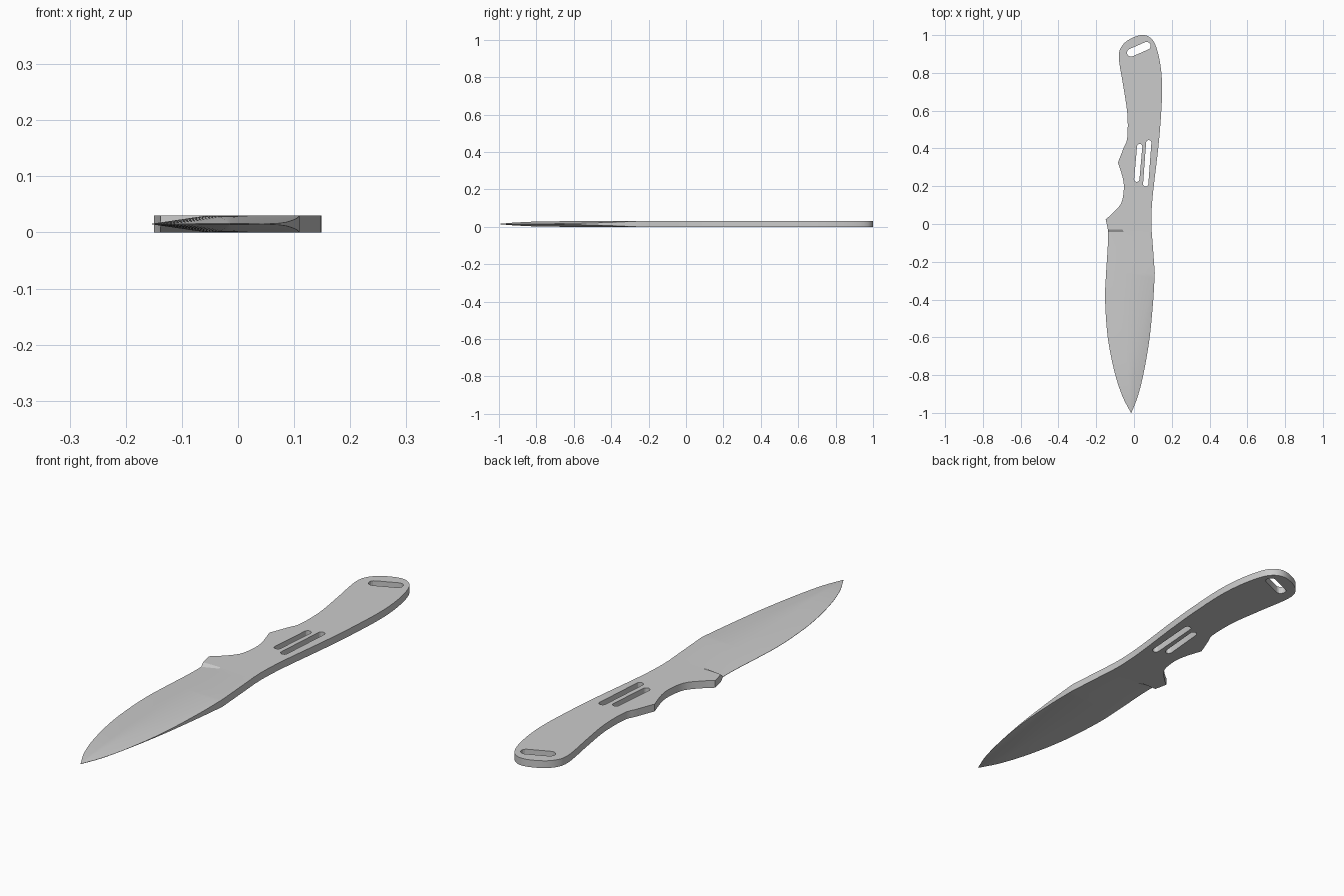
import bpy, bmesh, math
from mathutils import Vector

if "Cube" in bpy.data.objects:
    bpy.data.objects.remove(bpy.data.objects["Cube"])

T = 0.03          # plate thickness
MID = T / 2
JOIN_Y = -0.03    # where the handle meets the ground blade


def spline(points, n=5):
    """Smooth path through points of any dimension (both ends included)."""
    p = [Vector(q) for q in points]
    p = [p[0] * 2 - p[1]] + p + [p[-1] * 2 - p[-2]]
    out = []
    for a, b, c, d in zip(p, p[1:], p[2:], p[3:]):
        for k in range(n):
            t = k / n
            out.append(0.5 * (2 * b + (c - a) * t + (2 * a - 5 * b + 4 * c - d) * t ** 2
                              + (3 * b - a - 3 * c + d) * t ** 3))
    return out + [p[-2]]


def slot(a, b, r, n=8):
    """Rounded slot outline between two end centres."""
    a, b = Vector(a), Vector(b)
    ang = math.atan2(b.y - a.y, b.x - a.x)
    pts = []
    for centre, start in ((b, ang - math.pi / 2), (a, ang + math.pi / 2)):
        for k in range(n + 1):
            t = start + math.pi * k / n
            pts.append(centre + Vector((math.cos(t), math.sin(t))) * r)
    return pts


bm = bmesh.new()

# Handle outline: spine and butt, finger swell, guard, then the joint to the blade
back = spline([(0.093, JOIN_Y), (0.092, 0.04), (0.1, 0.16), (0.127, 0.39), (0.142, 0.56),
               (0.149, 0.73), (0.136, 0.865), (0.105, 0.965), (0.055, 1.0), (-0.01, 0.985),
               (-0.062, 0.945), (-0.08, 0.88), (-0.055, 0.72), (-0.035, 0.58),
               (-0.036, 0.455), (-0.056, 0.4), (-0.085, 0.325)])
choil = spline([(-0.085, 0.325), (-0.06, 0.245), (-0.054, 0.185), (-0.068, 0.11),
                (-0.115, 0.055), (-0.15, 0.025)])
outline = back[:-1] + choil + [Vector((-0.138, JOIN_Y)), Vector((-0.06, JOIN_Y))]

holes = [slot((0.015, 0.237), (0.03, 0.41), 0.014),
         slot((0.062, 0.212), (0.078, 0.43), 0.014),
         slot((-0.016, 0.907), (0.067, 0.943), 0.021)]

# Handle plate: side walls and filled faces with the slots left open
rims = {0.0: [], T: []}
for loop in [outline] + holes:
    rings = {}
    for z in rims:
        vs = [bm.verts.new((q.x, q.y, z)) for q in loop]
        rings[z] = vs
        rims[z] += [bm.edges.new((vs[i], vs[(i + 1) % len(vs)])) for i in range(len(vs))]
    lo, hi = rings[0.0], rings[T]
    for i in range(len(lo)):
        j = (i + 1) % len(lo)
        if loop is outline and max(loop[i].y, loop[j].y) < JOIN_Y + 1e-5:
            continue  # open at the blade joint
        bm.faces.new((lo[i], lo[j], hi[j], hi[i]))
for z, edges in rims.items():
    bmesh.ops.triangle_fill(bm, use_beauty=True, edges=edges, normal=(0, 0, 1 if z else -1))

# Blade rows: y, edge x, grind line x, swedge line x, spine x, half thickness at edge, ridge, spine
E = 0.0006
rows = [Vector((JOIN_Y, -0.138, -0.06, 0.093, 0.093, MID, MID, MID))]
rows += spline([(-0.042, -0.138, -0.055, 0.094, 0.094, E, MID, MID),
                (-0.12, -0.139, -0.055, 0.1, 0.1, E, MID, MID),
                (-0.26, -0.148, -0.055, 0.11, 0.11, E, MID, MID)], 3)
rows += spline([(-0.26, -0.148, -0.055, 0.11, 0.11, E, MID, MID),
                (-0.4, -0.153, -0.055, 0.077, 0.102, E, MID, 0.009),
                (-0.6, -0.139, -0.045, 0.034, 0.083, E, MID, 0.003),
                (-0.78, -0.104, -0.033, -0.002, 0.053, E, 0.0135, E),
                (-0.91, -0.062, -0.024, -0.012, 0.021, E, 0.008, E),
                (-1.0, -0.016, -0.015, -0.015, -0.014, E, E, E)], 5)[1:]

# Blade skin: both faces, cutting edge and spine
prev = None
for y, xe, xg, xs, xr, he, hg, hr in rows:
    half = [(xe, he), (xg, hg), (xs, max(hg, hr)), (xr, hr)]
    half = [(x, min(h, MID)) for x, h in half]
    ring = [bm.verts.new((x, y, MID + h)) for x, h in half]
    ring += [bm.verts.new((x, y, MID - h)) for x, h in reversed(half)]
    if prev:
        for i in range(8):
            j = (i + 1) % 8
            bm.faces.new((prev[i], prev[j], ring[j], ring[i]))
    prev = ring
bm.faces.new(prev)

bmesh.ops.remove_doubles(bm, verts=bm.verts, dist=0.0003)
bmesh.ops.dissolve_degenerate(bm, dist=0.0001, edges=bm.edges)
bmesh.ops.recalc_face_normals(bm, faces=bm.faces)

mesh = bpy.data.meshes.new("knife")
bm.to_mesh(mesh)
bm.free()
knife = bpy.data.objects.new("knife", mesh)
bpy.context.collection.objects.link(knife)
bpy.context.view_layer.objects.active = knife
knife.select_set(True)
bpy.ops.object.shade_smooth_by_angle(angle=math.radians(20))
